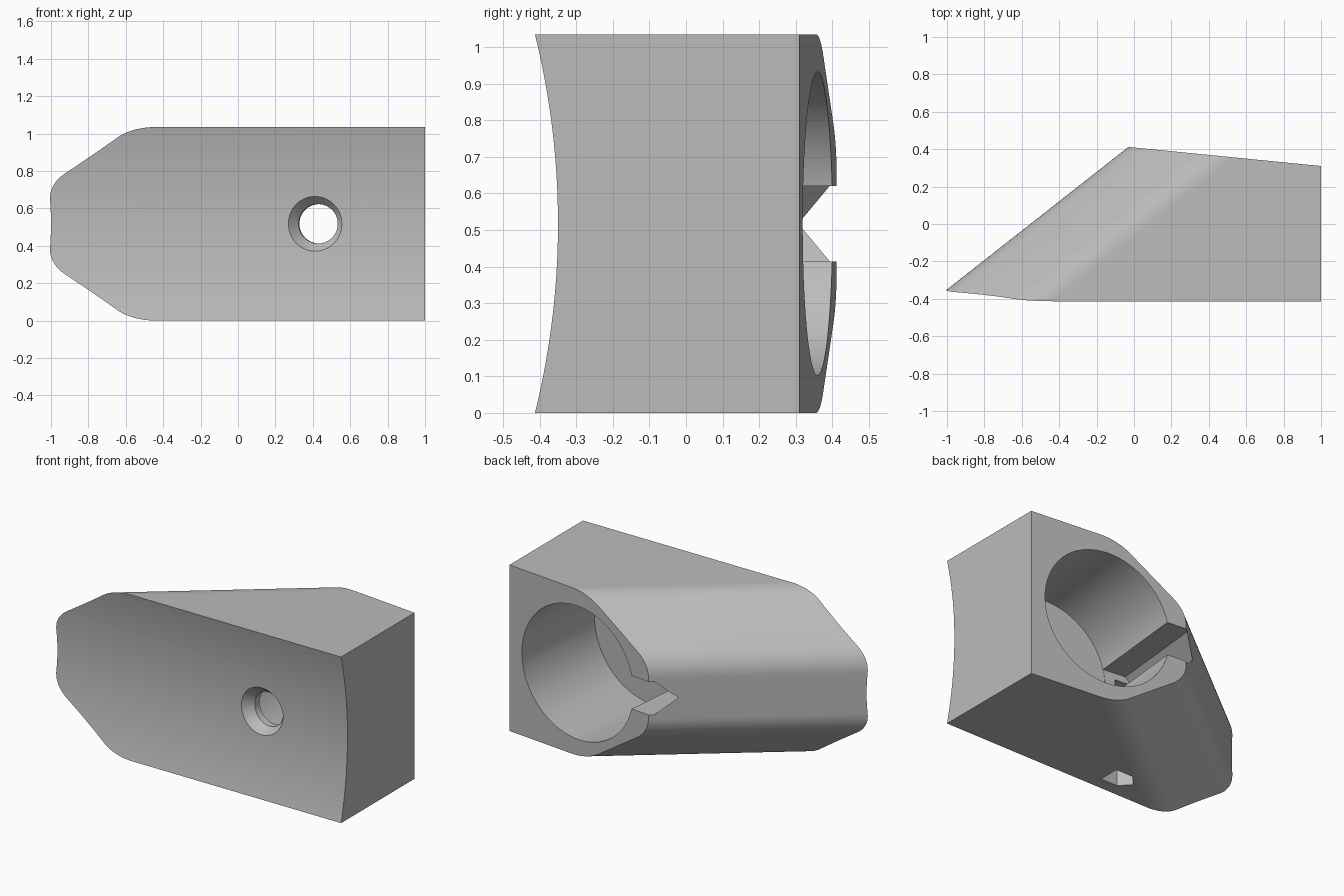
import bpy, bmesh, math
from mathutils import Vector, Matrix

cube = bpy.data.objects.get("Cube")
if cube:
    bpy.data.objects.remove(cube, do_unlink=True)

UP = Vector((0, 0, 1))
HEIGHT = 1.035
MID = HEIGHT / 2

grey = bpy.data.materials.new("plain grey")
grey.use_nodes = True
colour = (0.5, 0.5, 0.5, 1)
grey.diffuse_color = colour
grey.node_tree.nodes["Principled BSDF"].inputs["Base Color"].default_value = colour


def to_object(name, bm):
    bmesh.ops.recalc_face_normals(bm, faces=bm.faces)
    mesh = bpy.data.meshes.new(name)
    bm.to_mesh(mesh)
    bm.free()
    mesh.materials.append(grey)
    obj = bpy.data.objects.new(name, mesh)
    bpy.context.collection.objects.link(obj)
    return obj


def prism(points, origin, ex, ey, sweep):
    """Extrude a 2D outline, laid out on ex and ey, along sweep."""
    bm = bmesh.new()
    face = bm.faces.new([bm.verts.new(origin + ex * a + ey * b) for a, b in points])
    new = bmesh.ops.extrude_face_region(bm, geom=[face])["geom"]
    verts = [g for g in new if isinstance(g, bmesh.types.BMVert)]
    bmesh.ops.translate(bm, verts=verts, vec=sweep)
    return bm


def rod(start, end, r1, r2, sides=96):
    bm = bmesh.new()
    line = end - start
    turn = line.to_track_quat('Z', 'Y').to_matrix().to_4x4()
    bmesh.ops.create_cone(bm, cap_ends=True, segments=sides, radius1=r1, radius2=r2,
                          depth=line.length,
                          matrix=Matrix.Translation((start + end) / 2) @ turn)
    return bm


def fillet(corner, turn_from, turn_to, radius, steps=10):
    """Arc tangent to both sides of a 45 degree corner; angles are edge headings."""
    a0, a1 = math.radians(turn_from), math.radians(turn_to)
    reach = radius * math.tan(abs(a1 - a0) / 2)
    side = 1 if a1 > a0 else -1
    cx = corner[0] - reach * math.cos(a0) - side * radius * math.sin(a0)
    cy = corner[1] - reach * math.sin(a0) + side * radius * math.cos(a0)
    angles = [a0 + (a1 - a0) * i / steps for i in range(steps + 1)]
    return [(cx + side * radius * math.sin(a), cy - side * radius * math.cos(a))
            for a in angles]


# Body: rounded, chamfered profile swept along the slanted side
tip = Vector((-1, -0.35, 0))
ridge = Vector((-0.03, 0.412, 0))
back_corner = Vector((1, 0.31, 0))
slant = (ridge - tip).normalized()
inward = slant.cross(UP)
upper = fillet((0, 0.21), 90, 45, 0.2) + fillet((0.315, MID), 45, 0, 0.2) + [(2.2, MID)]
outline = upper + [(u, -h) for u, h in reversed(upper)]
bm = prism(outline, tip + UP * MID - slant, inward, UP, slant * 4.5)

# Trim the right end and the back face
along = (back_corner - ridge).normalized()
outward = UP.cross(along)
for point, normal in ((back_corner, Vector((1, 0, 0))), (back_corner, outward)):
    cut = bmesh.ops.bisect_plane(bm, geom=bm.verts[:] + bm.edges[:] + bm.faces[:],
                                 plane_co=point, plane_no=normal, clear_outer=True)
    rim = [g for g in cut["geom_cut"] if isinstance(g, bmesh.types.BMEdge)]
    bmesh.ops.contextual_create(bm, geom=rim)
body = to_object("bored_block", bm)

# Concave front
sag = 0.063
curve = (MID ** 2 + sag ** 2) / (2 * sag)
axis_y = -0.35 - curve
cutters = [to_object("front_curve_cutter",
                     rod(Vector((-3, axis_y, MID)), Vector((3, axis_y, MID)),
                         curve, curve, 360))]

# Large blind bore, through hole and countersink share one axis
centre = Vector((0.495, 0.36, MID))
into = -outward
bore_depth = 0.63


def at(depth):
    return centre + into * depth


front = 0.712
cutters.append(to_object("bore_cutter", rod(at(-0.2), at(bore_depth), 0.415, 0.415, 128)))
cutters.append(to_object("through_hole_cutter", rod(at(0.4), at(0.95), 0.105, 0.105)))
cutters.append(to_object("countersink_cutter",
                         rod(at(front - 0.04), at(front + 0.04), 0.105, 0.175)))

# Pointed keyway beside the bore
half = 0.103
key = [(-0.25, -half), (-0.25, half), (-0.55, half), (-0.65, 0), (-0.55, -half)]
cutters.append(to_object("keyway_cutter",
                         prism(key, at(-0.2), along, UP, into * (bore_depth + 0.198))))

# Pointed duct from the keyway down through the underside
duct = [(-0.045, -0.335), (-0.045, -0.205), (-0.16, -0.205), (-0.22, -0.27), (-0.16, -0.335)]
cutters.append(to_object("duct_cutter",
                         prism(duct, UP * -0.1, Vector((1, 0, 0)), Vector((0, 1, 0)), UP * 0.68)))

# Cut everything, then drop the cutters
bpy.ops.object.select_all(action='DESELECT')
bpy.context.view_layer.objects.active = body
body.select_set(True)
for cutter in cutters:
    cutter.hide_render = True
    mod = body.modifiers.new(cutter.name, 'BOOLEAN')
    mod.operation = 'DIFFERENCE'
    mod.solver = 'EXACT'
    mod.object = cutter
    bpy.ops.object.modifier_apply(modifier=mod.name)
for cutter in cutters:
    bpy.data.objects.remove(cutter, do_unlink=True)

bpy.ops.object.shade_smooth_by_angle(angle=math.radians(20))
